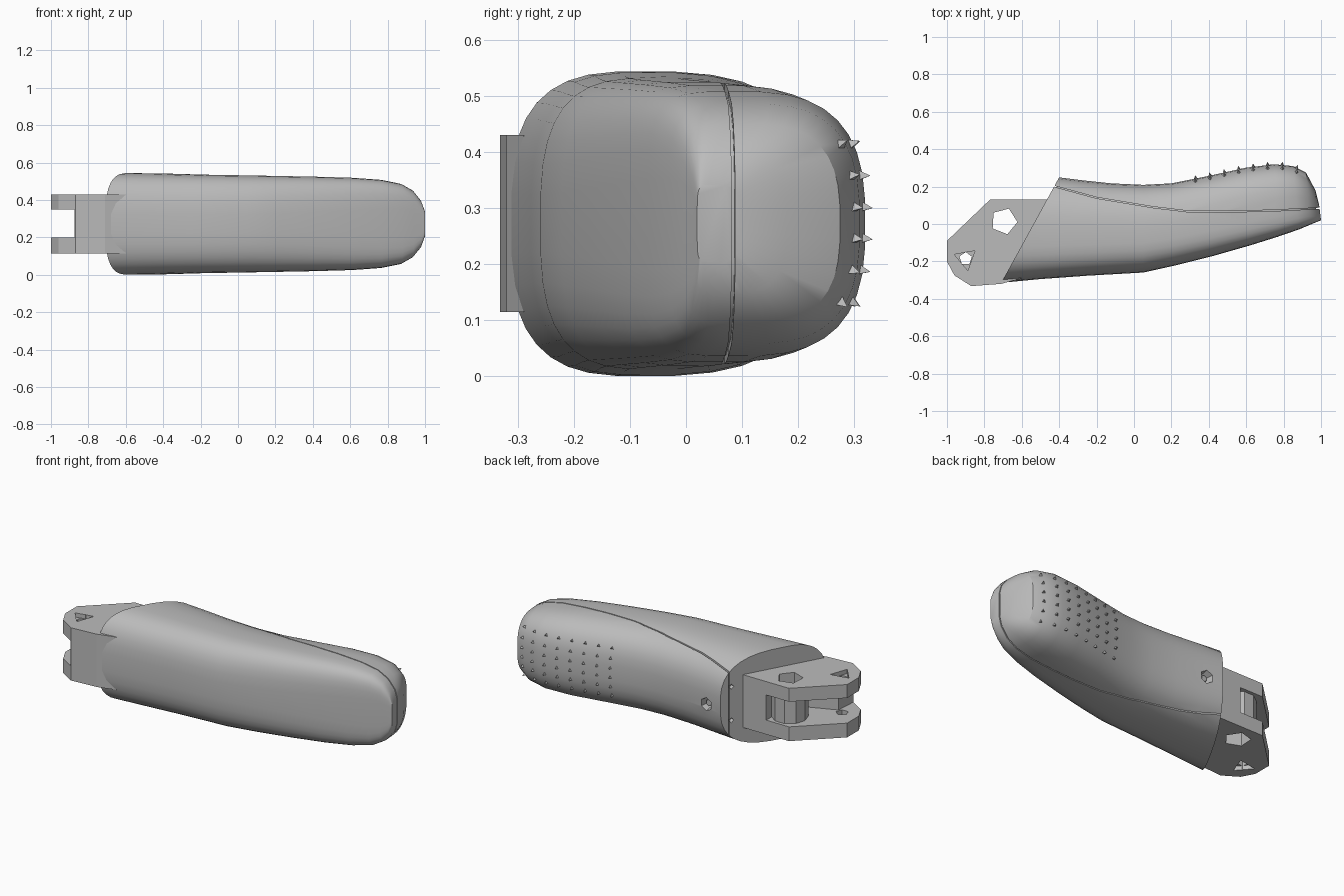
import bpy, bmesh, math
from mathutils import Vector
from mathutils.bvhtree import BVHTree

if "Cube" in bpy.data.objects:
    bpy.data.objects.remove(bpy.data.objects["Cube"])

grey = bpy.data.materials.new("matte_grey")
grey.use_nodes = True
grey.diffuse_color = (0.5, 0.5, 0.5, 1)
grey.node_tree.nodes["Principled BSDF"].inputs["Base Color"].default_value = (0.5, 0.5, 0.5, 1)

MID = 0.272


def finish(bm, name):
    bmesh.ops.recalc_face_normals(bm, faces=bm.faces)
    me = bpy.data.meshes.new(name)
    bm.to_mesh(me)
    bm.free()
    me.materials.append(grey)
    ob = bpy.data.objects.new(name, me)
    bpy.context.collection.objects.link(ob)
    return ob


def prism(name, outline, z0, z1):
    bm = bmesh.new()
    low = [bm.verts.new((x, y, z0)) for x, y in outline]
    high = [bm.verts.new((x, y, z1)) for x, y in outline]
    bm.faces.new(low)
    bm.faces.new(high)
    n = len(outline)
    for i in range(n):
        j = (i + 1) % n
        bm.faces.new((low[i], low[j], high[j], high[i]))
    return finish(bm, name)


def ngon(cx, cy, r, n, turn=0.0):
    return [(cx + r * math.cos(turn + math.tau * i / n),
             cy + r * math.sin(turn + math.tau * i / n)) for i in range(n)]


def spike(name, at, axis, r1, r2, depth, sides):
    bm = bmesh.new()
    bmesh.ops.create_cone(bm, cap_ends=True, segments=sides, radius1=r1, radius2=r2, depth=depth)
    ob = finish(bm, name)
    ob.data.transform(Vector(axis).to_track_quat('Z', 'Y').to_matrix().to_4x4())
    for v in ob.data.vertices:
        v.co += Vector(at)
    return ob


def cut(targets, cutters):
    for ob in targets:
        for c in cutters:
            mod = ob.modifiers.new("cut", 'BOOLEAN')
            mod.operation = 'DIFFERENCE'
            mod.solver = 'EXACT'
            mod.object = c
            bpy.context.view_layer.objects.active = ob
            bpy.ops.object.modifier_apply(modifier=mod.name)
    for c in cutters:
        bpy.data.objects.remove(c)


def smooth(ob, degrees):
    bpy.ops.object.select_all(action='DESELECT')
    ob.select_set(True)
    bpy.context.view_layer.objects.active = ob
    bpy.ops.object.shade_smooth_by_angle(angle=math.radians(degrees))


# Grip stations: back x, y, front x, y, half height, front squareness
STATIONS = [
    (-.40, .25, -.71, -.315, .272, 3.0), (-.28, .235, -.50, -.295, .27, 3.0),
    (-.12, .218, -.25, -.277, .264, 3.0), (.05, .21, .05, -.26, .26, 3.0),
    (.20, .218, .22, -.222, .257, 3.2), (.40, .258, .42, -.172, .253, 3.5),
    (.60, .302, .62, -.115, .247, 4.0), (.75, .32, .77, -.068, .236, 4.5),
    (.85, .31, .88, -.03, .214, 5.0), (.92, .275, .94, -.005, .178, 5.5),
    (.97, .18, .98, .012, .125, 6.0), (.99, .10, 1.0, .02, .07, 6.0)]


def grip(name, k=1.0):
    bm = bmesh.new()
    rings = []
    for bx, by, fx, fy, h, nf in STATIONS:
        b, f = Vector((bx, by)), Vector((fx, fy))
        c = f.lerp(b, 0.42)
        ring = []
        for i in range(36):
            a = math.tau * (i + 0.5) / 36
            ca, sa = math.cos(a), math.sin(a)
            n = 2.8 if ca > 0 else nf
            u, v = abs(ca) ** (2 / n), abs(sa) ** (2 / n)
            p = c.lerp(b if ca > 0 else f, u * k)
            x = 0.2 + (p.x - 0.2) * (1 - (1 - k) / 2)
            ring.append(bm.verts.new((x, p.y, MID + math.copysign(v * h * k, sa))))
        rings.append(ring)
    for r, s in zip(rings, rings[1:]):
        for i in range(36):
            j = (i + 1) % 36
            bm.faces.new((r[i], r[j], s[j], s[i]))
    bm.faces.new(rings[0])
    bm.faces.new(rings[-1])
    return finish(bm, name)


shell = grip("grip_shell")
core = grip("grip_core", 0.95)
tree = BVHTree.FromPolygons([v.co.copy() for v in shell.data.vertices],
                            [list(p.vertices) for p in shell.data.polygons])

# Parting line between the front and back shells
seam = [(-.5, .235), (-.42, .2), (-.2, .14), (.1, .09), (.3, .066), (.5, .066), (.75, .072), (1.1, .09)]
strip = [(x, y - .003) for x, y in seam] + [(x, y + .003) for x, y in reversed(seam)]
cut([shell], [prism("seam_cutter", strip, -.1, .7)])

# Screw recess on the back and two pin recesses on the end
recesses = [spike("recess_cutter", (-.30, .235, .25), (0, 1, 0), .03, .048, .09, 6)]
for z in (MID - .1, MID + .1):
    recesses.append(spike("pin_cutter", (-.43, .19, z), (-.87, .48, 0), .012, .018, .04, 4))
cut([shell, core], recesses)
smooth(shell, 32)
smooth(core, 32)
spike("screw_head", (-.30, .2, .25), (0, 1, 0), .024, .018, .03, 6)

# Hinge bracket with an open slot between two plates
bracket = prism("hinge_bracket", [(-1, -.09), (-.77, .13), (-.42, .13), (-.4, .05), (-.6, -.29),
                                  (-.71, -.32), (-.87, -.332), (-.96, -.275), (-1, -.2)], .115, .43)
slot = prism("slot_cutter", [(-1.1, -.5), (-.885, -.5), (-.865, -.2), (-.62, -.1),
                             (-.62, .3), (-1.1, .3)], .2, .35)
cut([bracket], [slot])
boss = prism("hinge_boss", ngon(-.695, .015, .1, 10), .195, .355)
cut([bracket, boss], [prism("pivot_cutter", ngon(-.695, .015, .072, 5, 1.2), 0, .6)])
cut([bracket], [prism("pin_hole_cutter", ngon(-.9, -.185, .035, 5, .3), 0, .6),
                prism("top_flare_cutter", ngon(-.9, -.185, .065, 3, .7), .405, .5),
                prism("bottom_flare_cutter", ngon(-.9, -.185, .065, 3, .7), .05, .14)])

# Gripping studs on the back pad
bm = bmesh.new()
for col in range(8):
    for row in range(6):
        x = .33 + col * .077
        z = MID + (row - 2.5) * .056
        hit, normal, _, _ = tree.ray_cast(Vector((x, 1, z)), Vector((0, -1, 0)))
        if hit is None:
            continue
        if normal.y < 0:
            normal = -normal
        made = bmesh.ops.create_cone(bm, cap_ends=True, segments=3, radius1=.014,
                                     radius2=0, depth=.024)["verts"]
        bmesh.ops.rotate(bm, verts=made, matrix=normal.to_track_quat('Z', 'Y').to_matrix())
        bmesh.ops.translate(bm, verts=made, vec=hit + normal * .006)
finish(bm, "grip_studs")
